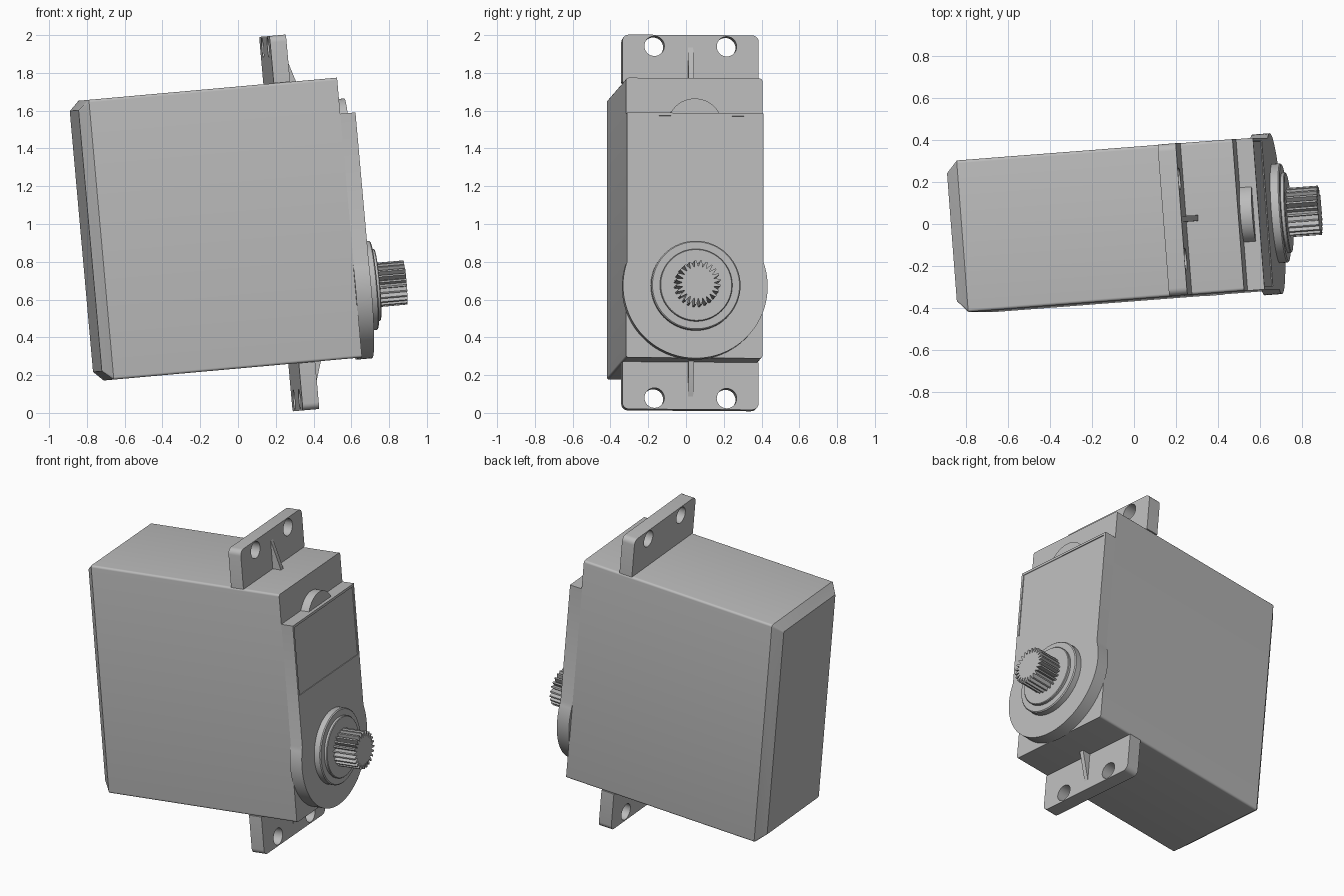
import bpy, bmesh, math
from mathutils import Matrix

if "Cube" in bpy.data.objects:
    bpy.data.objects.remove(bpy.data.objects["Cube"])

# Parts are built upright (x = shaft axis, z = long side), then tilted together
TILT = (Matrix.Translation((0, 0, 1))
        @ Matrix.Rotation(math.radians(-5.1), 4, 'Y')
        @ Matrix.Rotation(math.radians(4.4), 4, 'Z'))

grey = bpy.data.materials.new("grey plastic")
grey.use_nodes = True
colour = (0.5, 0.5, 0.5, 1)
grey.diffuse_color = colour
grey.node_tree.nodes["Principled BSDF"].inputs["Base Color"].default_value = colour

HALF = 0.362                   # half width of the case
TOP, BOTTOM = 0.725, -0.762    # case ends
MID = (TOP + BOTTOM) / 2
FRONT = 0.565                  # case front face
SHAFT = -0.387                 # height of the shaft axis


def loft(name, rings):
    """Join outlines (x, [(y, z), ...]) along x and cap both ends."""
    bm = bmesh.new()
    loops = [[bm.verts.new((x, y, z)) for y, z in pts] for x, pts in rings]
    n = len(loops[0])
    for a, b in zip(loops, loops[1:]):
        for i in range(n):
            j = (i + 1) % n
            bm.faces.new((a[i], a[j], b[j], b[i]))
    bm.faces.new(loops[0])
    bm.faces.new(loops[-1])
    bmesh.ops.recalc_face_normals(bm, faces=bm.faces)
    mesh = bpy.data.meshes.new(name)
    bm.to_mesh(mesh)
    bm.free()
    obj = bpy.data.objects.new(name, mesh)
    bpy.context.collection.objects.link(obj)
    obj.data.materials.append(grey)
    obj.matrix_world = TILT
    bpy.context.view_layer.update()
    return obj


def prism(name, pts, x0, x1):
    return loft(name, [(x0, pts), (x1, pts)])


def arc(y, z, r, start, end, n):
    angles = [math.radians(start + (end - start) * i / n) for i in range(n + 1)]
    return [(y + r * math.cos(a), z + r * math.sin(a)) for a in angles]


def circle(y, z, r, n=64):
    return arc(y, z, r, 0, 360, n)[:-1]


def box(half, z0, z1, r_low, r_high):
    """Rectangle with rounded lower and upper corners."""
    corners = [(half, z1, r_high, -1, -1), (-half, z1, r_high, 1, -1),
               (-half, z0, r_low, 1, 1), (half, z0, r_low, -1, 1)]
    pts = []
    for k, (y, z, r, sy, sz) in enumerate(corners):
        if r:
            pts += arc(y + sy * r, z + sz * r, r, 90 * k, 90 * k + 90, 5)
        else:
            pts.append((y, z))
    return pts


def activate(obj):
    bpy.ops.object.select_all(action='DESELECT')
    obj.select_set(True)
    bpy.context.view_layer.objects.active = obj


def cut(obj, cutter):
    cutter.hide_render = True
    mod = obj.modifiers.new("cut", 'BOOLEAN')
    mod.operation = 'DIFFERENCE'
    mod.solver = 'EXACT'
    mod.object = cutter
    activate(obj)
    bpy.ops.object.modifier_apply(modifier=mod.name)
    bpy.data.objects.remove(cutter)


parts = []

# Case with chamfered back
outline = box(HALF, BOTTOM, TOP, 0.014, 0.014)
inner = box(HALF - 0.056, BOTTOM + 0.05, TOP - 0.05, 0.008, 0.008)
parts.append(loft("case", [(-0.813, inner), (-0.758, outline), (FRONT, outline)]))

# Mounting tabs with two holes and a stiffening rib, at both ends
for end, sign in (("upper", 1), ("lower", -1)):
    edge = TOP if sign > 0 else BOTTOM
    tip = MID + sign * 0.995
    r_low, r_high = (0, 0.035) if sign > 0 else (0.035, 0)
    tab = prism(end + "_tab", box(HALF, min(edge, tip), max(edge, tip), r_low, r_high),
                0.228, 0.315)
    for y in (-0.192, 0.192):
        cut(tab, prism("hole_cutter", circle(y, MID + sign * 0.935, 0.053, 32), 0.1, 0.5))
    parts.append(tab)
    base, peak = edge - sign * 0.01, edge + sign * 0.2
    thin = 0.014
    parts.append(loft(end + "_rib", [
        (0.31, [(-thin, base), (thin, base), (thin, peak), (-thin, peak)]),
        (0.372, [(-thin, base), (thin, base), (thin, base + sign * 0.012),
                 (-thin, base + sign * 0.012)])]))

# Front cover: straight sides running into a wider round end
R = 0.384
lean = math.degrees(math.acos(HALF / R))
cover_pts = [(HALF, 0.533), (-HALF, 0.533)]
cover_pts += arc(0, SHAFT, R, 180 - lean, 360 + lean, 56)
cover = prism("front_cover", cover_pts, FRONT - 0.003, 0.646)
# Shallow label recess on the cover
cut(cover, prism("recess_cutter", box(HALF - 0.016, 0.075, 0.517, 0, 0), 0.641, 0.7))
parts.append(cover)

# Round boss behind the upper edge of the cover
parts.append(prism("gear_boss", circle(0, 0.465, 0.147), FRONT - 0.005, 0.622))

# Stepped collar around the shaft
parts.append(loft("shaft_collar", [
    (x, circle(0, SHAFT, r)) for x, r in
    ((0.64, 0.237), (0.684, 0.237), (0.69, 0.231), (0.69, 0.192),
     (0.704, 0.192), (0.708, 0.188))]))

# Toothed output shaft
TEETH = 24
teeth = []
for i in range(TEETH):
    for step, r in ((0, 0.084), (0.36, 0.118), (0.64, 0.118)):
        a = math.tau * (i + step) / TEETH
        teeth.append((r * math.cos(a), SHAFT + r * math.sin(a)))
parts.append(prism("output_shaft", teeth, 0.7, 0.856))

# Smooth round walls, keep edges sharp
for obj in parts:
    activate(obj)
    bpy.ops.object.shade_smooth_by_angle(angle=math.radians(30))
bpy.ops.object.select_all(action='DESELECT')
